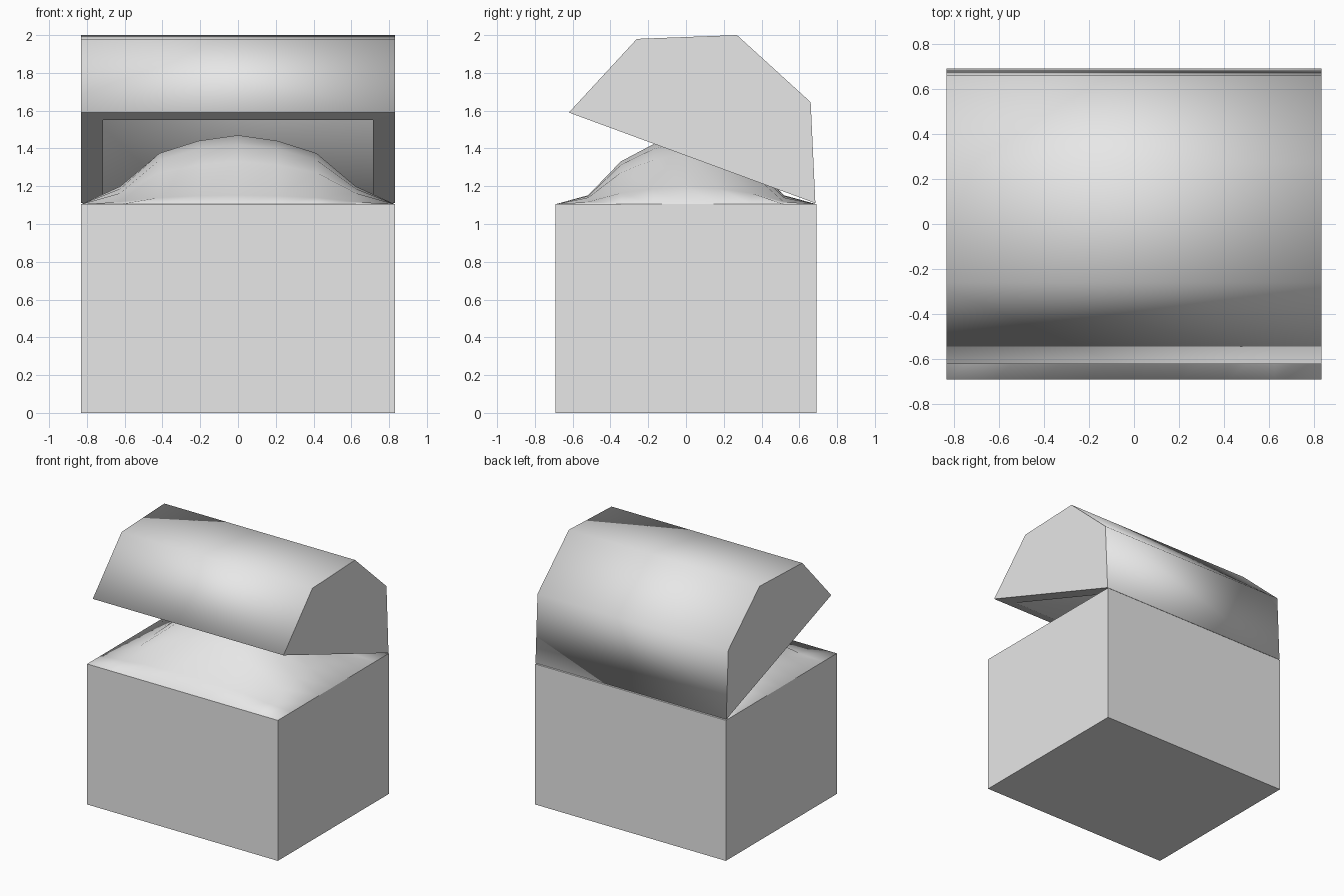
import bpy
import bmesh

old = bpy.data.objects.get("Cube")
if old:
    bpy.data.objects.remove(old, do_unlink=True)

# One plain grey for everything
GREY = (0.8, 0.8, 0.8, 1.0)
grey = bpy.data.materials.new("light_grey")
grey.use_nodes = True
grey.diffuse_color = GREY
for node in grey.node_tree.nodes:
    if node.type == "BSDF_PRINCIPLED":
        node.inputs["Base Color"].default_value = GREY

HALF_X, HALF_Y, BOX_TOP = 0.83, 0.69, 1.105


def finish(bm, name):
    """Turn a bmesh into an object; smooth faces blend softly into their neighbours."""
    bmesh.ops.recalc_face_normals(bm, faces=bm.faces)
    mesh = bpy.data.meshes.new(name)
    bm.to_mesh(mesh)
    bm.free()
    mesh.materials.append(grey)
    normals = [None] * len(mesh.loops)
    for poly in mesh.polygons:
        for i in poly.loop_indices:
            vert = mesh.vertices[mesh.loops[i].vertex_index]
            normals[i] = tuple(vert.normal if poly.use_smooth else poly.normal)
    mesh.normals_split_custom_set(normals)
    obj = bpy.data.objects.new(name, mesh)
    bpy.context.collection.objects.link(obj)
    return obj


def add_face(bm, verts, smooth=False):
    face = bm.faces.new(verts)
    face.smooth = smooth


# Box with a heaped mound as its top surface
def build_box():
    bm = bmesh.new()
    rise_x = [1.0, 0.92, 0.74, 0.26, 0.0]
    rise_y = [1.0, 0.87, 0.62, 0.13, 0.0]
    peak = 0.365
    steps = range(-4, 5)
    top = {}
    for i in steps:
        for j in steps:
            height = BOX_TOP + peak * rise_x[abs(i)] * rise_y[abs(j)]
            top[i, j] = bm.verts.new((HALF_X * i / 4, HALF_Y * j / 4, height))
    for i in range(-4, 4):
        for j in range(-4, 4):
            add_face(bm, [top[i, j], top[i + 1, j], top[i + 1, j + 1], top[i, j + 1]], True)

    # Flat sides and bottom
    base = {(i, j): bm.verts.new((HALF_X * i / 4, HALF_Y * j / 4, 0))
            for i in (-4, 4) for j in (-4, 4)}
    for s in (-4, 4):
        add_face(bm, [top[k, s] for k in steps] + [base[4, s], base[-4, s]])
        add_face(bm, [top[s, k] for k in steps] + [base[s, 4], base[s, -4]])
    add_face(bm, [base[-4, -4], base[-4, 4], base[4, 4], base[4, -4]])
    return finish(bm, "box_with_mound")


# Hollow faceted lid, hinged open along the back edge
def build_lid():
    bm = bmesh.new()
    outer = [(0.685, 1.11), (0.66, 1.645), (0.27, 2.0), (-0.26, 1.98), (-0.62, 1.59)]
    inner = [(0.58, 1.149), (0.56, 1.60), (0.23, 1.88), (-0.21, 1.87), (-0.51, 1.55)]

    def vault(profile, half_width):
        ends = [[bm.verts.new((side * half_width, y, z)) for y, z in profile]
                for side in (-1, 1)]
        right, left = ends
        for k in range(len(profile) - 1):
            add_face(bm, [right[k], right[k + 1], left[k + 1], left[k]], True)
        for end in ends:
            add_face(bm, end)
        return [right[0], left[0], left[-1], right[-1]]

    out_loop = vault(outer, HALF_X)
    in_loop = vault(inner, 0.715)

    # Flat rim joining the outer and inner vaults
    for k in range(4):
        n = (k + 1) % 4
        add_face(bm, [out_loop[k], out_loop[n], in_loop[n], in_loop[k]])
    return finish(bm, "lid")


build_box()
build_lid()
